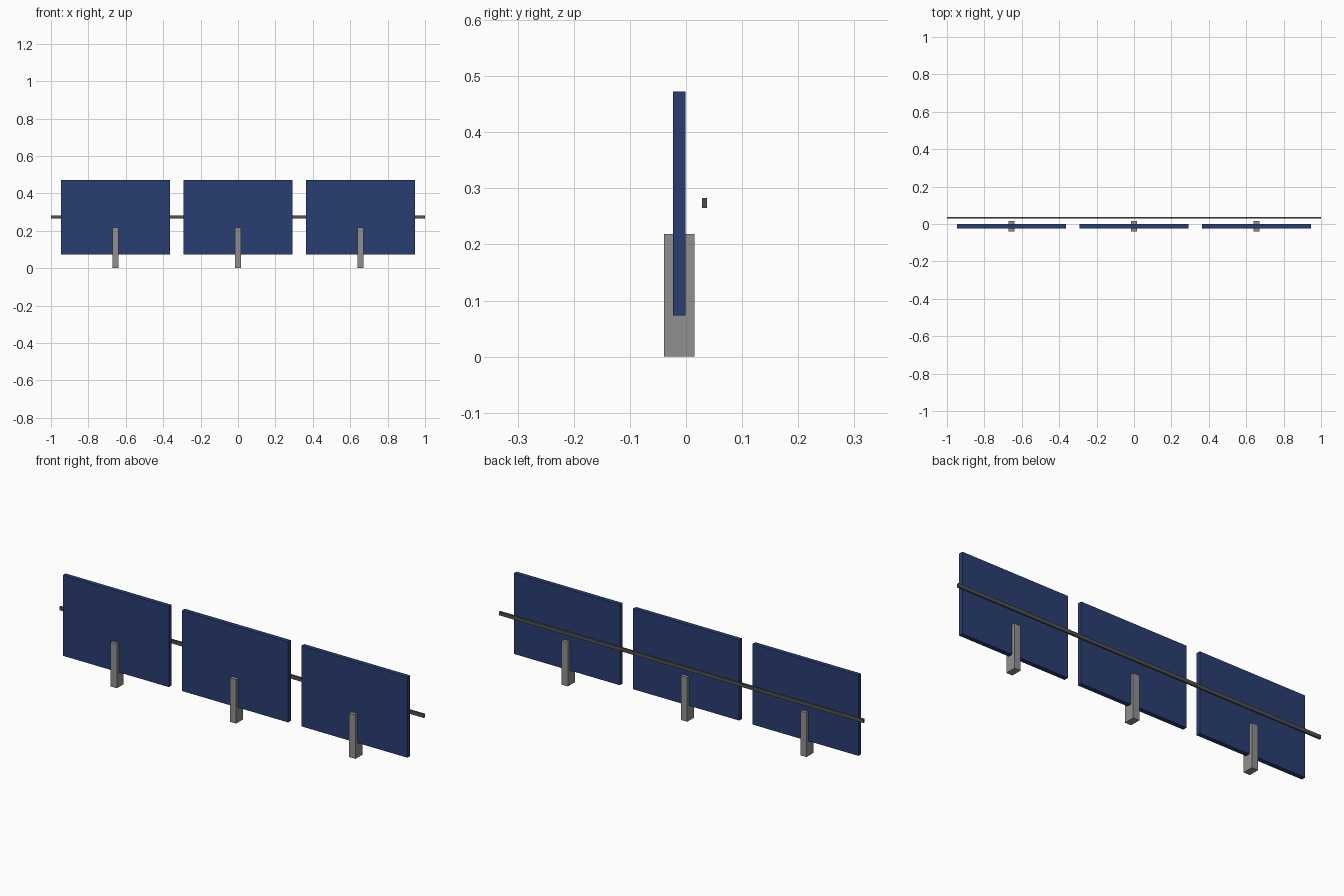
import bpy

cube = bpy.data.objects.get("Cube")
if cube:
    bpy.data.objects.remove(cube, do_unlink=True)


def material(name, rgb):
    mat = bpy.data.materials.new(name)
    mat.use_nodes = True
    color = (*rgb, 1)
    mat.diffuse_color = color
    mat.node_tree.nodes["Principled BSDF"].inputs["Base Color"].default_value = color
    return mat


def box(name, center, size, mat):
    bpy.ops.mesh.primitive_cube_add(size=1, location=center)
    obj = bpy.context.object
    obj.name = name
    obj.scale = size
    bpy.ops.object.transform_apply(location=False, rotation=False, scale=True)
    obj.data.materials.append(mat)
    return obj


blue = material("panel blue", (0.022, 0.048, 0.165))
grey = material("post grey", (0.28, 0.28, 0.285))
dark = material("rail dark grey", (0.08, 0.08, 0.082))

# Three upright panels, each straddled by a short post
for side, x in (("right", -0.655), ("middle", 0), ("left", 0.655)):
    box(f"{side}_panel", (x, -0.012, 0.273), (0.582, 0.022, 0.4), blue)
    box(f"{side}_post", (x, -0.012, 0.1095), (0.034, 0.054, 0.219), grey)

# Long rail running behind the panels
box("back_rail", (0, 0.033, 0.274), (2, 0.009, 0.018), dark)
